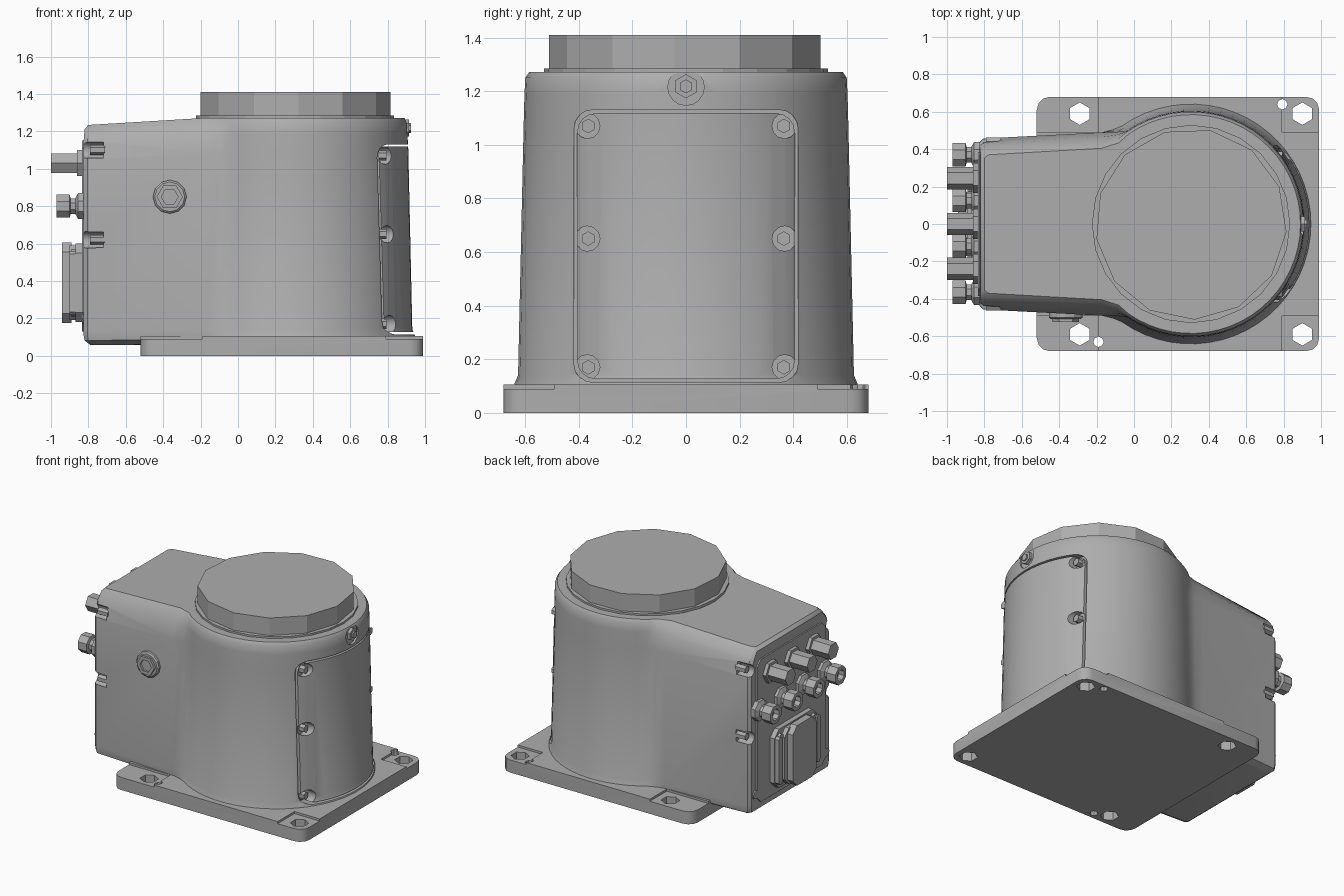
import bpy, bmesh, math
from mathutils import Matrix, Vector

old = bpy.data.objects.get("Cube")
if old:
    bpy.data.objects.remove(old)

grey = bpy.data.materials.new("cast_grey")
grey.use_nodes = True
grey.diffuse_color = (0.42, 0.42, 0.42, 1)
grey.node_tree.nodes["Principled BSDF"].inputs["Base Color"].default_value = (0.42, 0.42, 0.42, 1)


def add(name, bm):
    bmesh.ops.recalc_face_normals(bm, faces=bm.faces[:])
    me = bpy.data.meshes.new(name)
    bm.to_mesh(me)
    bm.free()
    me.materials.append(grey)
    ob = bpy.data.objects.new(name, me)
    bpy.context.collection.objects.link(ob)
    return ob


def loft(name, rings):
    """Skin a stack of matching closed rings and cap both ends."""
    bm = bmesh.new()
    vs = [[bm.verts.new(p) for p in ring] for ring in rings]
    n = len(vs[0])
    for a, b in zip(vs, vs[1:]):
        for i in range(n):
            j = (i + 1) % n
            bm.faces.new((a[i], a[j], b[j], b[i]))
    bm.faces.new(vs[0])
    bm.faces.new(vs[-1])
    return add(name, bm)


def prism(name, pts, z0, z1):
    return loft(name, [[(x, y, z) for x, y in pts] for z in (z0, z1)])


def turned(name, origin, axis, profile, sides, spin=0.0):
    """Stack of (distance, radius) polygons along an axis."""
    rot = Vector((0, 0, 1)).rotation_difference(Vector(axis)).to_matrix().to_4x4()
    m = Matrix.Translation(origin) @ rot
    rings = []
    for d, r in profile:
        angles = [spin + math.tau * i / sides for i in range(sides)]
        rings.append([m @ Vector((r * math.cos(a), r * math.sin(a), d)) for a in angles])
    return loft(name, rings)


def rounded(w, h, r, steps=4):
    """Rounded rectangle outline of half sizes w and h."""
    pts = []
    for k, (sx, sy) in enumerate(((1, 1), (-1, 1), (-1, -1), (1, -1))):
        for s in range(steps + 1):
            a = math.pi / 2 * (k + s / steps)
            pts.append((sx * (w - r) + r * math.cos(a), sy * (h - r) + r * math.sin(a)))
    return pts


def slab_x(name, x0, x1, w, h, zc, r, steps=1):
    pts = rounded(w, h, r, steps)
    return loft(name, [[(x, y, z + zc) for y, z in pts] for x in (x0, x1)])


def cut(target, cutters):
    for c in cutters:
        mod = target.modifiers.new("cut", "BOOLEAN")
        mod.operation = "DIFFERENCE"
        mod.solver = "EXACT"
        mod.object = c
        bpy.context.view_layer.objects.active = target
        bpy.ops.object.modifier_apply(modifier=mod.name)
        bpy.data.objects.remove(c)


UP, RIGHT, BACKWARD = (0, 0, 1), (1, 0, 0), (-1, 0, 0)
CX = 0.305

# Base plate with lowered corner pads and mounting holes
outline = [(x + 0.235, y) for x, y in rounded(0.755, 0.68, 0.07, 3)]
plate = prism("base_plate", outline, 0, 0.105)
cutters = []
for sy in (1, -1):
    for x, inner, px in ((-0.29, -0.19, -0.6), (0.9, 0.79, 1.1)):
        lo, hi = min(inner, px), max(inner, px)
        pad = [(lo, sy * 0.49), (hi, sy * 0.49), (hi, sy * 0.8), (lo, sy * 0.8)]
        cutters.append(prism("pad_cutter", pad, 0.09, 0.2))
        cutters.append(turned("hole_cutter", (x, sy * 0.59, -0.1), UP, [(0, 0.06), (0.4, 0.06)], 6, math.pi / 2))
for x, y in ((0.793, 0.64), (-0.19, -0.63)):
    cutters.append(turned("pin_cutter", (x, y, -0.1), UP, [(0, 0.028), (0.4, 0.028)], 8))
cut(plate, cutters)


# Housing: round column blended into a rectangular rear box
def section(z, r, y_end, y_join, x_end):
    half = []
    for i in range(21):
        a = math.radians(125) * i / 20
        half.append((CX + r * math.cos(a), r * math.sin(a)))
    ax, ay = half[-1]
    half += [(ax - 0.05, ay * 0.4 + y_join * 0.6), (-0.17, y_join),
             (x_end + 0.02, y_end), (x_end, y_end - 0.02)]
    pts = half + [(x, -y) for x, y in reversed(half[1:])]
    return [(x, y, z - max(0, -0.17 - x) * 0.06 * z / 1.27) for x, y in pts]


levels = [(0.06, 0.60, 0.41, 0.45, -0.79), (0.085, 0.645, 0.45, 0.485, -0.82),
          (0.11, 0.64, 0.455, 0.49, -0.825), (0.14, 0.627, 0.457, 0.49, -0.825),
          (1.08, 0.606, 0.457, 0.49, -0.825), (1.19, 0.603, 0.435, 0.465, -0.825),
          (1.25, 0.60, 0.39, 0.425, -0.82), (1.272, 0.585, 0.37, 0.405, -0.80)]
housing = loft("housing", [section(*l) for l in levels])

# Groove around the curved access cover
bm = bmesh.new()
loops = []
for inset, x in ((0, 0.74), (0, 1.1), (0.012, 1.1), (0.012, 0.74)):
    pts = rounded(0.418 - inset, 0.508 - inset, 0.07)
    loops.append([bm.verts.new((x, y, z + 0.622)) for y, z in pts])
for a, b in zip(loops, loops[1:] + loops[:1]):
    for i in range(len(a)):
        j = (i + 1) % len(a)
        bm.faces.new((a[i], a[j], b[j], b[i]))
cutters = [add("groove_cutter", bm)]

# Pockets and bolts: access cover, then rear panel corners
for sy in (1, -1):
    for z in (0.17, 0.65, 1.07):
        cutters.append(turned("pocket_cutter", (0.755, sy * 0.368, z), RIGHT, [(0, 0.047), (0.4, 0.047)], 12))
        turned("cover_bolt", (0.74, sy * 0.365, z), RIGHT, [(0, 0.027), (0.055, 0.027)], 6)
    for z in (1.1, 0.62):
        cutters.append(turned("corner_cutter", (-0.9, sy * 0.45, z), RIGHT, [(0, 0.045), (0.18, 0.045)], 12))
        turned("panel_bolt", (-0.71, sy * 0.44, z), BACKWARD, [(0, 0.026), (0.08, 0.026)], 6)
    turned("panel_screw", (-0.81, sy * 0.4, 0.2), BACKWARD, [(0, 0.03), (0.025, 0.03)], 8)
cutters.append(turned("plug_seat_cutter", (0.893, 0, 1.215), RIGHT, [(0, 0.068), (0.3, 0.068)], 16))
cut(housing, cutters)

# Threaded plugs on the column top and the front wall
turned("upper_plug", (0.88, 0, 1.218), RIGHT, [(0, 0.045), (0.035, 0.045), (0.035, 0.026), (0.045, 0.026)], 6)
turned("side_plug_collar", (-0.365, -0.46, 0.85), (0, -1, 0), [(0, 0.09), (0.04, 0.09), (0.048, 0.08)], 12)
turned("side_plug", (-0.365, -0.46, 0.85), (0, -1, 0),
       [(0, 0.07), (0.065, 0.07), (0.065, 0.045), (0.05, 0.045)], 6)

# Output flange
turned("flange_lip", (CX, 0, 1.26), UP, [(0, 0.53), (0.025, 0.53)], 24)
turned("output_flange", (CX, 0, 1.26), UP, [(0, 0.512), (0.15, 0.512)], 13, 0.4)

# Rear connector panel
slab_x("rear_panel", -0.835, -0.8, 0.385, 0.51, 0.64, 0.04)
for y in (0.245, 0, -0.24):
    turned("upper_fitting", (-0.82, y, 1.03), BACKWARD,
           [(0, 0.08), (0.04, 0.08), (0.04, 0.06), (0.18, 0.06)], 6, math.pi / 6)
for y in (0.37, 0.125, -0.12, -0.365):
    turned("lower_fitting", (-0.82, y, 0.8), BACKWARD,
           [(0, 0.075), (0.035, 0.075), (0.05, 0.045), (0.075, 0.045), (0.08, 0.067),
            (0.15, 0.067), (0.15, 0.04), (0.11, 0.04)], 8, math.pi / 8)

# Rectangular power connector with side latches
slab_x("connector_frame", -0.87, -0.82, 0.24, 0.21, 0.39, 0.05)
slab_x("connector_shell", -0.90, -0.86, 0.17, 0.20, 0.39, 0.05)
slab_x("connector_cap", -0.94, -0.89, 0.135, 0.215, 0.39, 0.05)
for sy in (1, -1):
    latch = slab_x("connector_latch", -0.90, -0.82, 0.02, 0.17, 0.39, 0.015)
    latch.location.y = sy * 0.215
    for z in (0.23, 0.55):
        turned("connector_screw", (-0.86, sy * 0.19, z), BACKWARD, [(0, 0.022), (0.03, 0.022)], 6)

# Shading: smooth castings, crisp edges
bpy.ops.object.select_all(action="DESELECT")
for ob in (housing, plate):
    ob.select_set(True)
bpy.context.view_layer.objects.active = housing
bpy.ops.object.shade_smooth_by_angle(angle=math.radians(32))
